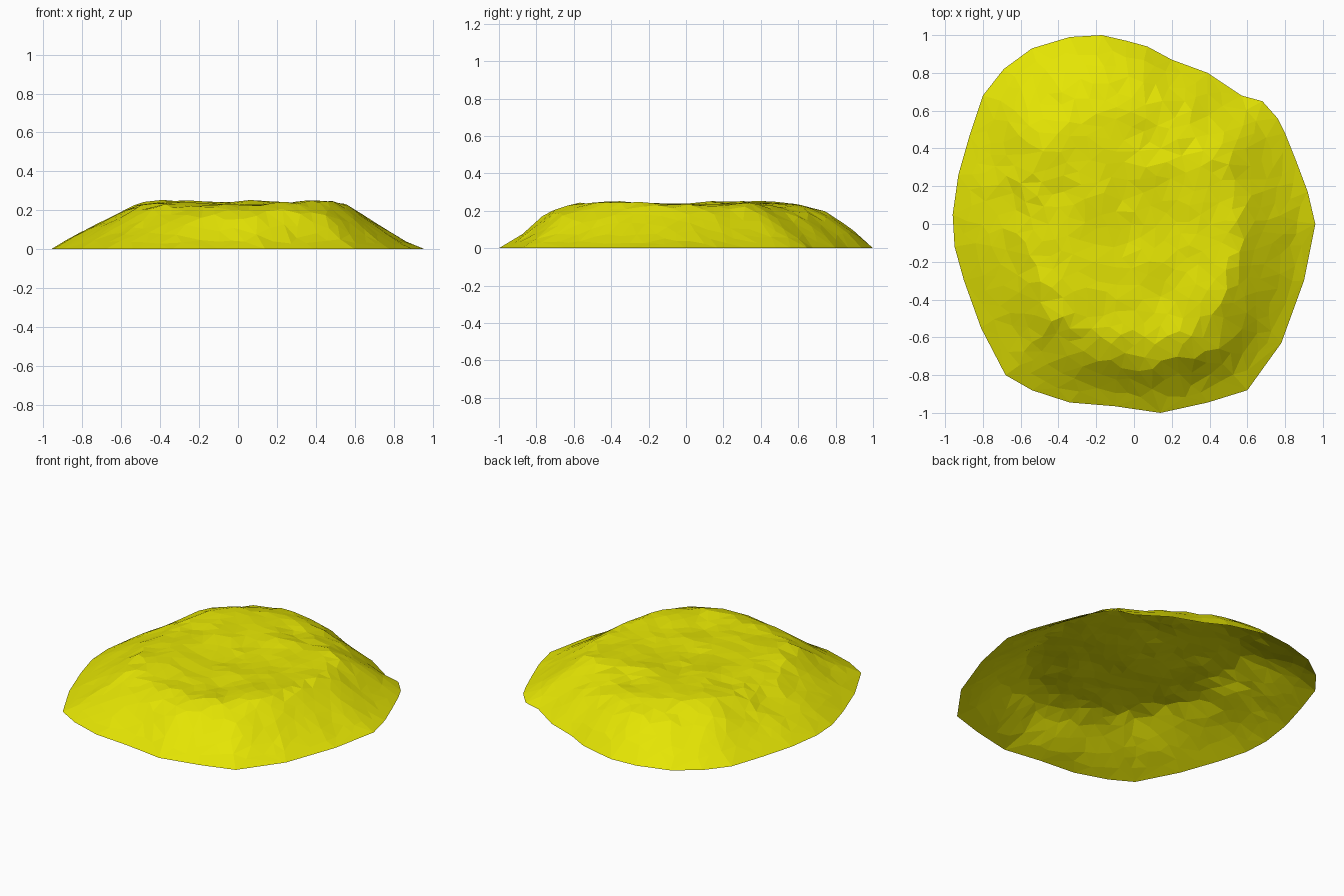
import bpy, math, random
from mathutils import Vector, noise
from mathutils.geometry import delaunay_2d_cdt

if "Cube" in bpy.data.objects:
    bpy.data.objects.remove(bpy.data.objects["Cube"])

random.seed(7)

# Ground outline, counter-clockwise from the right side
OUTLINE = [(.96, 0), (.92, .17), (.86, .33), (.80, .48), (.76, .56), (.68, .65), (.57, .68),
           (.39, .80), (.20, .87), (.07, .94), (-.04, .97), (-.17, 1), (-.34, .99),
           (-.54, .93), (-.69, .82), (-.80, .68), (-.87, .47), (-.93, .26), (-.96, .05),
           (-.95, -.12), (-.90, -.30), (-.81, -.55), (-.68, -.80), (-.54, -.88),
           (-.34, -.945), (-.10, -.965), (.14, -1), (.39, -.945), (.60, -.88),
           (.78, -.63), (.90, -.30)]

# Slope heights for E, NE, N, NW, W, SW, S, SE at the radius fractions in STEPS
STEPS = (0, .4, .6, .75, .9, 1)
SLOPES = [(.235, .23, .13, .04), (.24, .225, .15, .06), (.24, .235, .20, .10),
          (.245, .238, .175, .07), (.24, .205, .13, .06), (.24, .22, .13, .05),
          (.225, .23, .19, .055), (.24, .245, .165, .05)]

# Local bumps and hollows: x, y, height, radius
BUMPS = [(.13, .43, -.02, .10), (.10, .30, .015, .12), (-.23, .12, .018, .13),
         (-.40, .16, -.012, .10), (-.47, -.38, .015, .15), (.42, -.42, .012, .15),
         (.18, -.40, -.012, .15), (-.65, .12, -.015, .09), (.47, .35, .014, .13),
         (-.47, .40, .012, .14), (.27, -.67, .022, .11)]


def edge_radius(angle):
    """Distance from the centre to the outline in one direction."""
    d = Vector((math.cos(angle), math.sin(angle)))
    for i, a in enumerate(OUTLINE):
        a, b = Vector(a), Vector(OUTLINE[(i + 1) % len(OUTLINE)])
        e = b - a
        den = d.cross(e)
        if abs(den) > 1e-9:
            r, s = a.cross(e) / den, a.cross(d) / den
            if r > 0 and -1e-6 <= s <= 1 + 1e-6:
                return r
    return .96


def height(x, y):
    angle = math.atan2(y, x) % math.tau
    t = min(1, math.hypot(x, y) / edge_radius(angle))
    k = angle / (math.tau / 8)
    i, f = int(k) % 8, k % 1
    mid = [a + (b - a) * f for a, b in zip(SLOPES[i], SLOPES[(i + 1) % 8])]
    levels = [.218] + mid + [0]
    z = 0
    for j in range(5):
        if STEPS[j] <= t <= STEPS[j + 1]:
            u = (t - STEPS[j]) / (STEPS[j + 1] - STEPS[j])
            z = levels[j] + (levels[j + 1] - levels[j]) * u
            break
    fade = min(1, (1 - t) * 4)
    for bx, by, h, r in BUMPS:
        z += fade * h * math.exp(-((x - bx) ** 2 + (y - by) ** 2) / (r * r))
    z += fade * .012 * noise.noise(Vector((x * 7, y * 7, 3.1)))
    return max(0, min(z, .257))


# Scattered points inside the outline, spaced for irregular low-poly facets
points = [Vector(p) for p in OUTLINE]
for _ in range(9000):
    p = Vector((random.uniform(-1, 1), random.uniform(-1, 1)))
    t = p.length / edge_radius(math.atan2(p.y, p.x))
    if t < .95 and all((p - q).length > .062 for q in points):
        points.append(p)

n = len(OUTLINE)
edges = [(i, (i + 1) % n) for i in range(n)]
flat, _, tris, _, _, _ = delaunay_2d_cdt(points, edges, [list(range(n))], 1, 1e-6)

# Mound shell, open underneath
mesh = bpy.data.meshes.new("mound")
mesh.from_pydata([(p.x, p.y, height(p.x, p.y) if i >= n else 0)
                  for i, p in enumerate(flat)], [], [list(f) for f in tris])
mesh.update()
mound = bpy.data.objects.new("mound", mesh)
bpy.context.collection.objects.link(mound)

yellow = bpy.data.materials.new("yellow")
yellow.diffuse_color = (.78, .78, .001, 1)
yellow.use_nodes = True
yellow.node_tree.nodes["Principled BSDF"].inputs["Base Color"].default_value = yellow.diffuse_color
mesh.materials.append(yellow)
